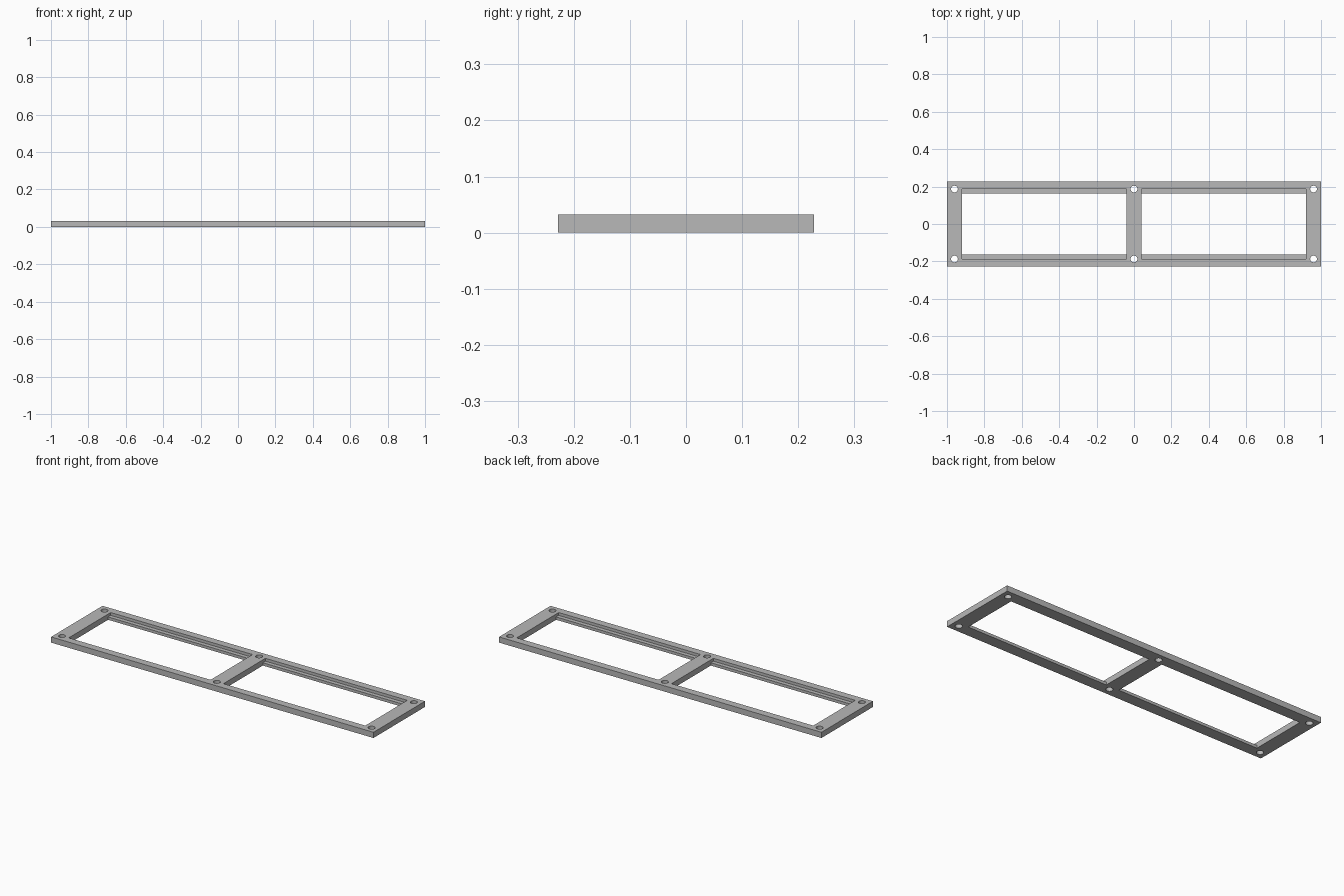
import bpy
import bmesh
from mathutils import Matrix, Vector

LENGTH, WIDTH, HEIGHT = 2.0, 0.456, 0.032
WINDOW_X, WINDOW_LENGTH = 0.48, 0.88
HOLE_X, HOLE_Y, HOLE_RADIUS = 0.96, 0.187, 0.018

default = bpy.data.objects.get("Cube")
if default:
    bpy.data.objects.remove(default, do_unlink=True)

# Single grey finish
grey = bpy.data.materials.new("plain_grey")
grey.use_nodes = True
colour = (0.48, 0.48, 0.48, 1)
grey.diffuse_color = colour
grey.node_tree.nodes["Principled BSDF"].inputs["Base Color"].default_value = colour


def add_box(bm, centre, size):
    matrix = Matrix.Translation(centre) @ Matrix.Diagonal(Vector((*size, 1)))
    bmesh.ops.create_cube(bm, size=1, matrix=matrix)


def add_cylinder(bm, centre, radius, depth):
    bmesh.ops.create_cone(bm, cap_ends=True, segments=32, radius1=radius,
                          radius2=radius, depth=depth, matrix=Matrix.Translation(centre))


def make_object(name, bm):
    mesh = bpy.data.meshes.new(name)
    bm.to_mesh(mesh)
    bm.free()
    mesh.materials.append(grey)
    obj = bpy.data.objects.new(name, mesh)
    bpy.context.collection.objects.link(obj)
    return obj


def cut(target, name, bm):
    cutter = make_object(name, bm)
    cutter.hide_render = True
    modifier = target.modifiers.new(name, 'BOOLEAN')
    modifier.operation = 'DIFFERENCE'
    modifier.solver = 'EXACT'
    modifier.object = cutter
    bpy.ops.object.select_all(action='DESELECT')
    bpy.context.view_layer.objects.active = target
    target.select_set(True)
    bpy.ops.object.modifier_apply(modifier=name)
    bpy.data.objects.remove(cutter, do_unlink=True)


# Solid bar
bm = bmesh.new()
add_box(bm, (0, 0, HEIGHT / 2), (LENGTH, WIDTH, HEIGHT))
frame = make_object("double_window_frame", bm)

# Two through windows
bm = bmesh.new()
for side in (-1, 1):
    add_box(bm, (side * WINDOW_X, 0, HEIGHT / 2), (WINDOW_LENGTH, 0.326, 0.2))
cut(frame, "window_cutter", bm)

# Stepped ledges along the long edges of the windows
bm = bmesh.new()
for side in (-1, 1):
    add_box(bm, (side * WINDOW_X, 0, 0.066), (WINDOW_LENGTH, 0.372, 0.1))
cut(frame, "ledge_cutter", bm)

# Screw holes at the ends and the centre bar
bm = bmesh.new()
for x in (-HOLE_X, 0, HOLE_X):
    for y in (-HOLE_Y, HOLE_Y):
        add_cylinder(bm, (x, y, HEIGHT / 2), HOLE_RADIUS, 0.2)
cut(frame, "hole_cutter", bm)

# Smooth hole walls, crisp edges
bpy.ops.object.shade_smooth_by_angle(angle=0.5)
